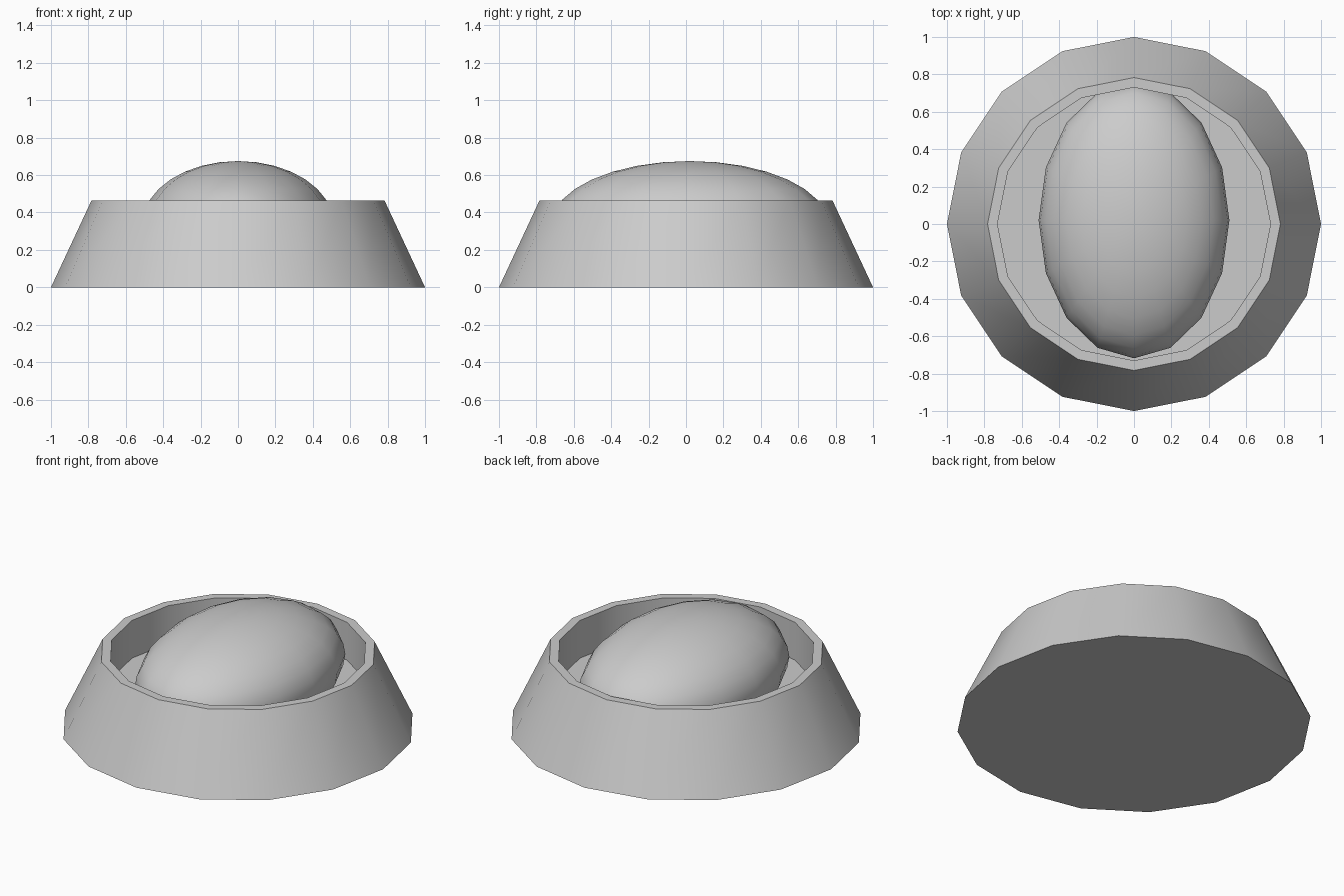
import bpy, bmesh, math

if "Cube" in bpy.data.objects:
    bpy.data.objects.remove(bpy.data.objects["Cube"])

SIDES = 16


def lathe(name, profile):
    """Revolve (radius, z) points into a closed solid capped at both ends."""
    bm = bmesh.new()
    rings = []
    for r, z in profile:
        rings.append([bm.verts.new((r * math.cos(math.tau * i / SIDES),
                                    r * math.sin(math.tau * i / SIDES), z))
                      for i in range(SIDES)])
    for a, b in zip(rings, rings[1:]):
        for i in range(SIDES):
            j = (i + 1) % SIDES
            bm.faces.new((a[i], a[j], b[j], b[i]))
    bm.faces.new(rings[0][::-1])
    bm.faces.new(rings[-1])
    bmesh.ops.recalc_face_normals(bm, faces=bm.faces)
    mesh = bpy.data.meshes.new(name)
    bm.to_mesh(mesh)
    bm.free()
    obj = bpy.data.objects.new(name, mesh)
    bpy.context.collection.objects.link(obj)
    return obj


# Bowl: sloping outer wall, thin rim, straight inner wall, flat floor
bowl = lathe("bowl", [(1.0, 0.0), (0.783, 0.465), (0.73, 0.465), (0.73, 0.23)])
bpy.context.view_layer.objects.active = bowl
bowl.select_set(True)
bpy.ops.object.shade_smooth_by_angle(angle=math.radians(30))
bowl.select_set(False)

# Food mound: stretched sphere resting in the bowl
bpy.ops.mesh.primitive_uv_sphere_add(segments=SIDES, ring_count=16, radius=1,
                                     location=(0, 0.02, 0.34))
food = bpy.context.object
food.name = "food_mound"
food.scale = (0.51, 0.738, 0.335)
bpy.ops.object.transform_apply(location=False, rotation=False, scale=True)
bpy.ops.object.shade_smooth()
